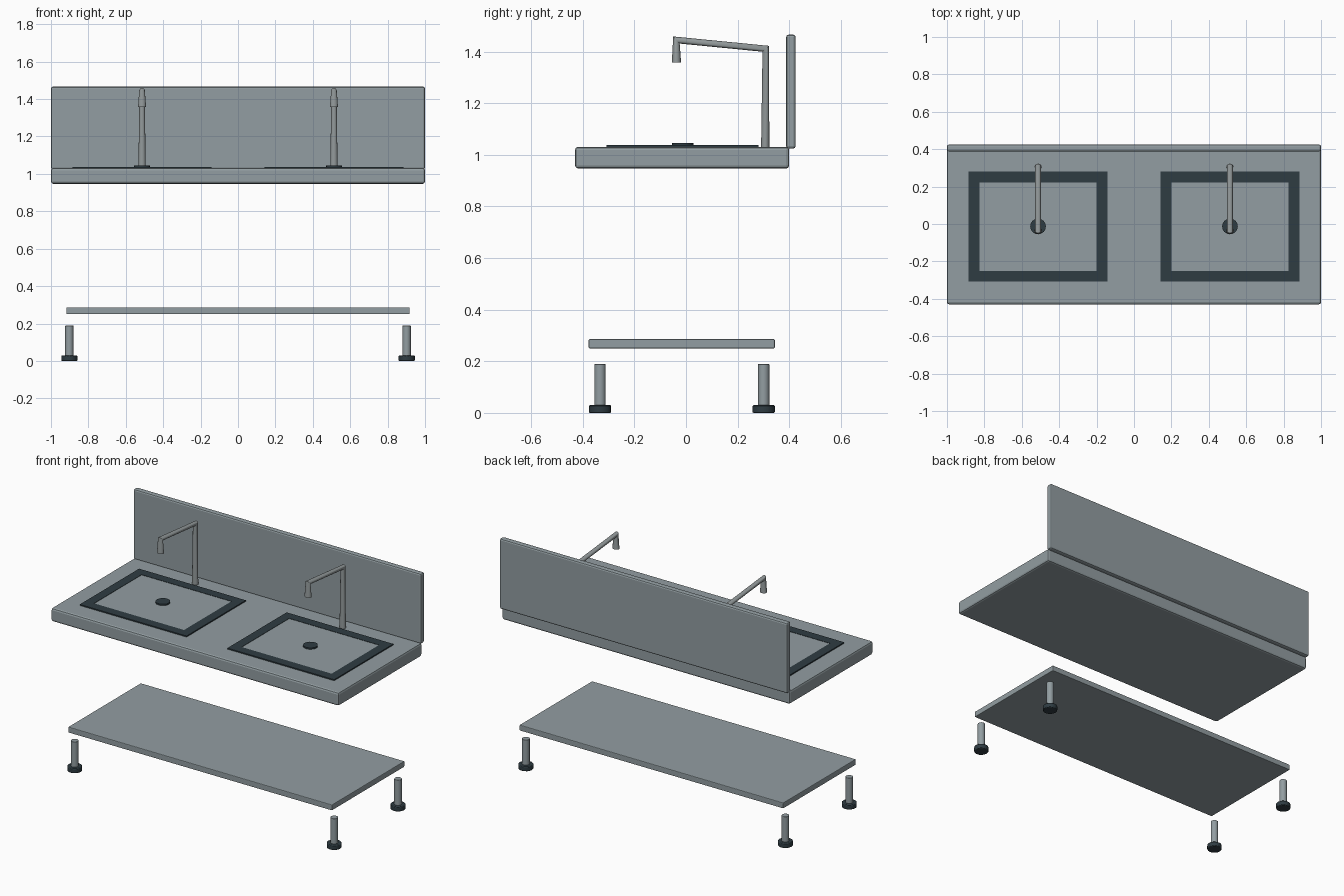
import bpy, bmesh, math
from mathutils import Vector

cube = bpy.data.objects.get("Cube")
if cube:
    bpy.data.objects.remove(cube, do_unlink=True)


def material(name, color, roughness=0.5):
    m = bpy.data.materials.new(name)
    m.use_nodes = True
    m.diffuse_color = (*color, 1)
    bsdf = m.node_tree.nodes["Principled BSDF"]
    bsdf.inputs["Base Color"].default_value = (*color, 1)
    bsdf.inputs["Roughness"].default_value = roughness
    return m


steel = material("blue grey steel", (0.29, 0.34, 0.36))
chrome = material("brushed grey metal", (0.29, 0.32, 0.325))
dark = material("dark slate", (0.028, 0.045, 0.055))


def finish(name, bm, mat, bevel=0, smooth=False):
    """Turn a bmesh into a named object with optional rounded edges."""
    bmesh.ops.recalc_face_normals(bm, faces=bm.faces)
    mesh = bpy.data.meshes.new(name)
    bm.to_mesh(mesh)
    bm.free()
    mesh.materials.append(mat)
    ob = bpy.data.objects.new(name, mesh)
    bpy.context.collection.objects.link(ob)
    if bevel:
        mod = ob.modifiers.new("rounded edges", "BEVEL")
        mod.width = bevel
        mod.segments = 2
    if smooth:
        bpy.ops.object.select_all(action="DESELECT")
        ob.select_set(True)
        bpy.context.view_layer.objects.active = ob
        bpy.ops.object.shade_smooth_by_angle(angle=math.radians(35))
    return ob


def box(name, x, y, z, mat, bevel=0):
    """Box from (min, max) ranges."""
    bm = bmesh.new()
    bmesh.ops.create_cube(bm, size=1)
    for v in bm.verts:
        for i, (lo, hi) in enumerate((x, y, z)):
            v.co[i] = lo if v.co[i] < 0 else hi
    return finish(name, bm, mat, bevel)


def disc(name, x, y, z0, z1, r, mat, sides=16, bevel=0):
    """Upright cylinder."""
    bm = bmesh.new()
    bmesh.ops.create_cone(bm, cap_ends=True, segments=sides,
                          radius1=r, radius2=r, depth=z1 - z0)
    bmesh.ops.translate(bm, verts=bm.verts, vec=(x, y, (z0 + z1) / 2))
    return finish(name, bm, mat, bevel, smooth=True)


def frame(name, x, y, z, border, mat):
    """Flat rectangular ring: inset the top and bottom, then bridge the hole."""
    bm = bmesh.new()
    rings = []
    for h in z:
        for b in (0, border):
            rings.append([bm.verts.new((px, py, h)) for px, py in (
                (x[0] + b, y[0] + b), (x[1] - b, y[0] + b),
                (x[1] - b, y[1] - b), (x[0] + b, y[1] - b))])
    low_out, low_in, top_out, top_in = rings
    for a, b in ((low_out, low_in), (low_out, top_out),
                 (top_out, top_in), (low_in, top_in)):
        for i in range(4):
            j = (i + 1) % 4
            bm.faces.new((a[i], a[j], b[j], b[i]))
    return finish(name, bm, mat)


def pipe(name, x, path, mat, sides=16, widen=1.2):
    """Mitred tube along (y, z, radius) points, slightly wide in x."""
    bm = bmesh.new()
    pts = [Vector((0, y, z)) for y, z, r in path]
    rings = []
    for i, p in enumerate(pts):
        before = (p - pts[i - 1]).normalized() if i else None
        after = (pts[i + 1] - p).normalized() if i < len(pts) - 1 else None
        a, b = before or after, after or before
        t = (a + b).normalized()
        side = Vector((0, -t.z, t.y)) / t.dot(a)
        r = path[i][2]
        ring = []
        for k in range(sides):
            ang = 2 * math.pi * k / sides
            co = p + side * r * math.sin(ang)
            co.x = x + widen * r * math.cos(ang)
            ring.append(bm.verts.new(co))
        rings.append(ring)
    for a, b in zip(rings, rings[1:]):
        for k in range(sides):
            n = (k + 1) % sides
            bm.faces.new((a[k], a[n], b[n], b[k]))
    bm.faces.new(rings[0])
    bm.faces.new(rings[-1])
    return finish(name, bm, mat, smooth=True)


# Main slabs
box("countertop", (-1, 1), (-0.43, 0.40), (0.947, 1.031), steel, 0.012)
box("backsplash", (-1, 1), (0.388, 0.425), (1.024, 1.466), steel, 0.01)
box("lower_shelf", (-0.917, 0.917), (-0.377, 0.344), (0.25, 0.286), steel, 0.004)

for label, s in (("right", -1), ("left", 1)):
    cx = s * 0.513
    # Basin: dark rim, raised panel and drain
    frame(label + "_basin_rim", (cx - 0.371, cx + 0.371), (-0.308, 0.28),
          (1.028, 1.038), 0.058, dark)
    box(label + "_basin_panel", (cx - 0.32, cx + 0.32), (-0.258, 0.235),
        (1.028, 1.036), steel)
    disc(label + "_drain", cx, -0.013, 1.03, 1.045, 0.042, dark)
    # Faucet: column, sloping arm, flared nozzle
    pipe(label + "_faucet", cx,
         [(0.307, 1.025, 0.016), (0.309, 1.411, 0.0125),
          (-0.037, 1.445, 0.0125), (-0.037, 1.358, 0.018)], chrome)
    # Legs with dark feet
    for end, y in (("front", -0.333), ("back", 0.301)):
        tag = f"{end}_{label}_"
        disc(tag + "leg", s * 0.902, y, 0.028, 0.189, 0.022, steel, bevel=0.002)
        disc(tag + "foot", s * 0.902, y, 0, 0.03, 0.043, dark, bevel=0.004)
